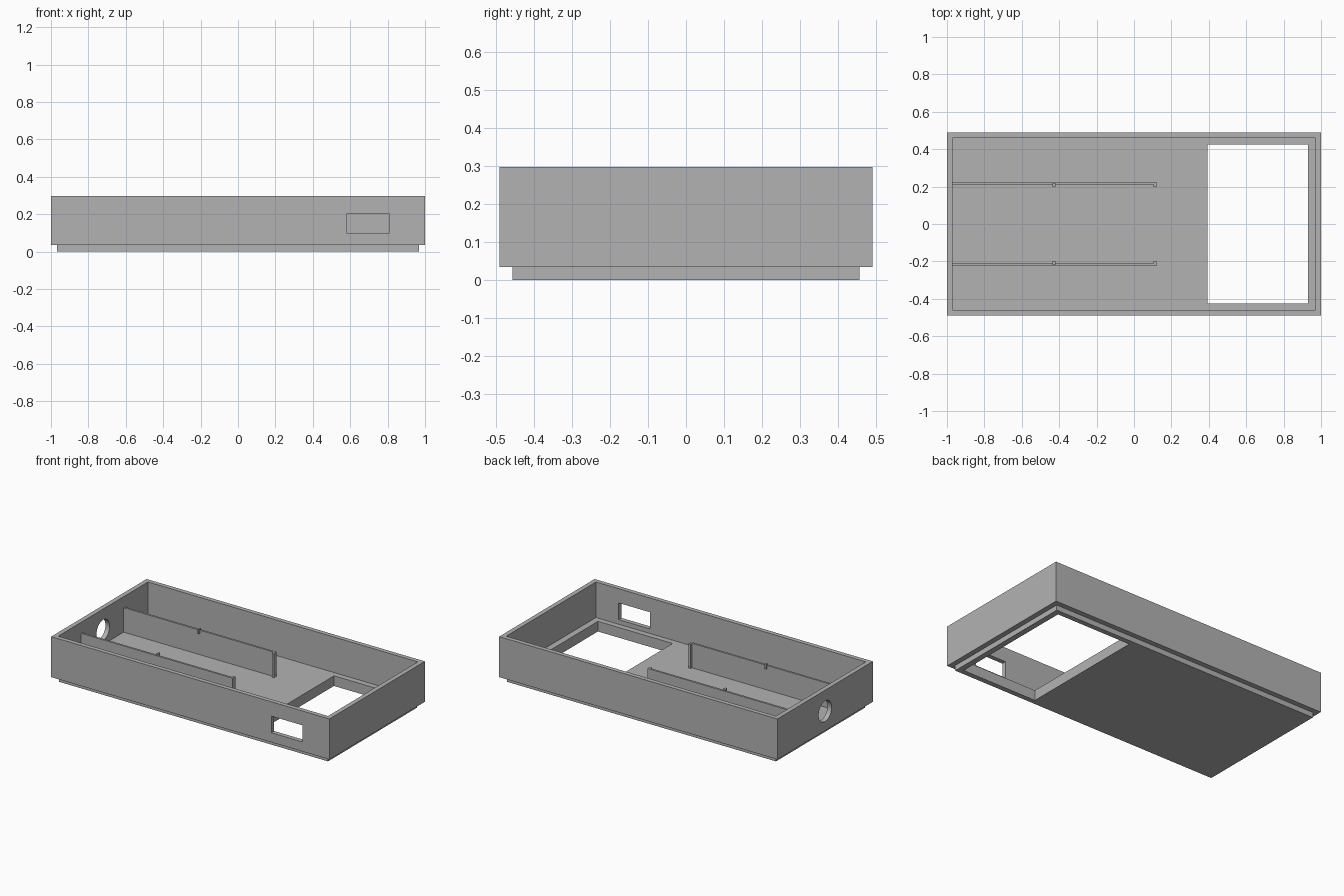
import bpy
import math

cube = bpy.data.objects.get("Cube")
if cube:
    bpy.data.objects.remove(cube, do_unlink=True)

grey = bpy.data.materials.new("plain_grey")
grey.use_nodes = True
colour = (0.45, 0.45, 0.45, 1)
grey.diffuse_color = colour
grey.node_tree.nodes["Principled BSDF"].inputs["Base Color"].default_value = colour


def box(name, x, y, z):
    """Box between the (low, high) limits on each axis."""
    bpy.ops.mesh.primitive_cube_add(size=1)
    ob = bpy.context.object
    ob.name = name
    limits = (x, y, z)
    for v in ob.data.vertices:
        v.co = [min(l) if c < 0 else max(l) for c, l in zip(v.co, limits)]
    ob.data.materials.append(grey)
    return ob


def combine(target, tool, operation):
    """Apply a boolean with the tool, then discard the tool."""
    mod = target.modifiers.new(operation, "BOOLEAN")
    mod.operation = operation
    mod.solver = "EXACT"
    mod.object = tool
    bpy.context.view_layer.objects.active = target
    bpy.ops.object.modifier_apply(modifier=mod.name)
    bpy.data.objects.remove(tool, do_unlink=True)


floor = 0.066
wall_top = 0.297

# Tray with a recessed base lip
tray = box("tray", (-1, 1), (-0.49, 0.49), (0.034, wall_top))
combine(tray, box("base_lip", (-0.967, 0.967), (-0.457, 0.457), (0, 0.05)), "UNION")

# Hollow interior, floor opening and front window
for name, x, y, z in (
    ("cavity", (-0.97, 0.97), (-0.461, 0.461), (floor, 0.5)),
    ("floor_opening", (0.393, 0.93), (-0.424, 0.424), (-0.1, 0.1)),
    ("front_window", (0.583, 0.807), (-0.6, -0.4), (0.096, 0.204)),
):
    combine(tray, box(name, x, y, z), "DIFFERENCE")

# Round cable hole in the end wall
bpy.ops.mesh.primitive_cylinder_add(vertices=48, radius=0.067, depth=0.2,
                                    location=(-1, 0, 0.16),
                                    rotation=(0, math.pi / 2, 0))
combine(tray, bpy.context.object, "DIFFERENCE")

# Pair of inner rails, each with an end hook and a small clip
for side, s in (("right", -1), ("left", 1)):
    rail = box(side + "_rail", (-0.98, 0.119), (s * 0.212, s * 0.225), (floor - 0.01, 0.225))
    hook = box("hook", (0.105, 0.119), (s * 0.198, s * 0.22), (floor - 0.01, 0.225))
    clip = box("clip", (-0.435, -0.421), (s * 0.198, s * 0.22), (0.205, 0.235))
    combine(rail, hook, "UNION")
    combine(rail, clip, "UNION")
